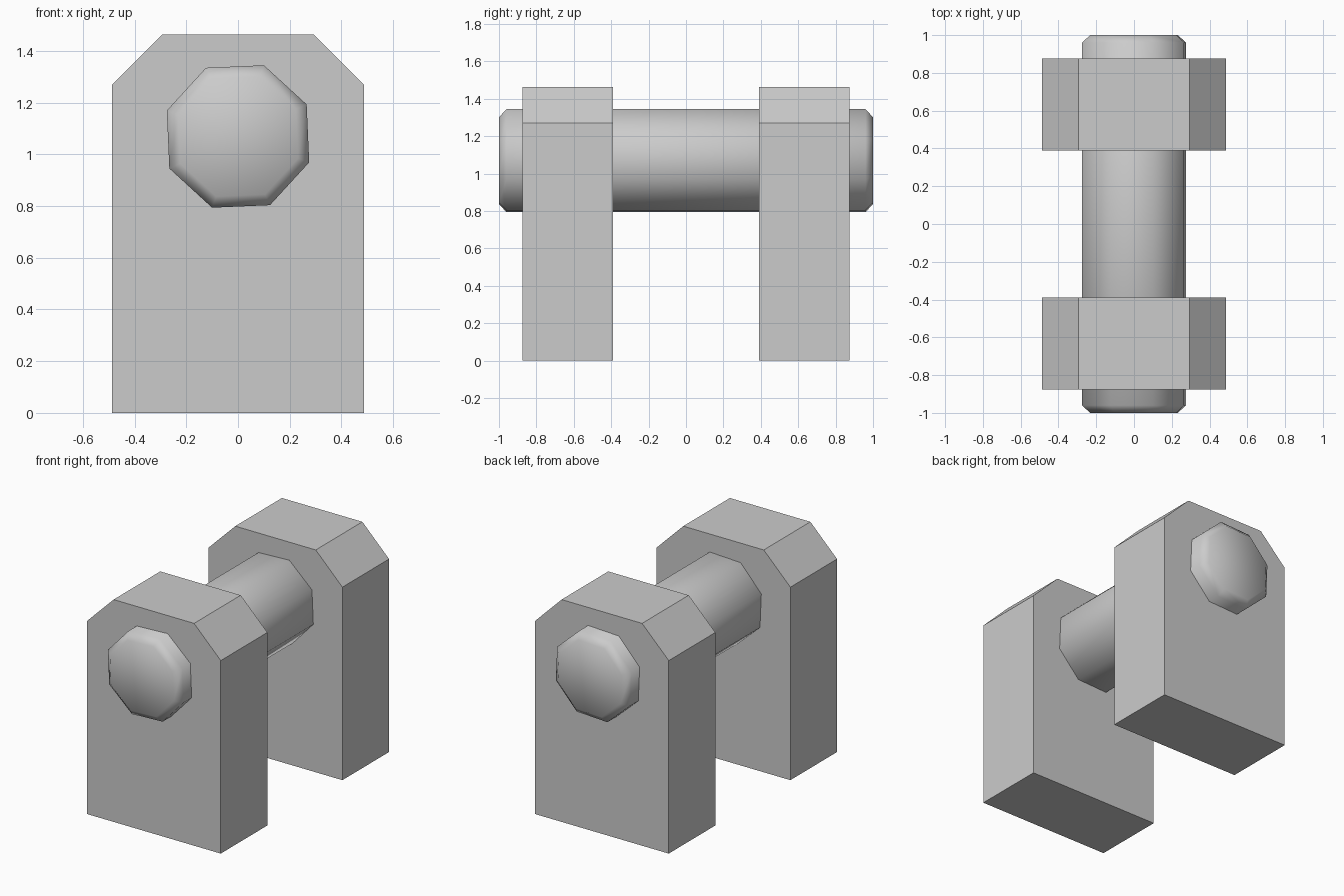
import bpy, bmesh, math

if "Cube" in bpy.data.objects:
    bpy.data.objects.remove(bpy.data.objects["Cube"])


def make_object(name, bm, smooth=False):
    bmesh.ops.recalc_face_normals(bm, faces=bm.faces)
    for f in bm.faces:
        f.smooth = smooth
    mesh = bpy.data.meshes.new(name)
    bm.to_mesh(mesh)
    bm.free()
    obj = bpy.data.objects.new(name, mesh)
    bpy.context.collection.objects.link(obj)
    return obj


def bracket(name, y0, y1):
    # Upright plate with clipped top corners, extruded along y
    half = [(0.487, 0), (0.487, 1.27), (0.293, 1.463)]
    outline = half + [(-x, z) for x, z in reversed(half)]
    bm = bmesh.new()
    face = bm.faces.new([bm.verts.new((x, y0, z)) for x, z in outline])
    ext = bmesh.ops.extrude_face_region(bm, geom=[face], use_keep_orig=True)
    moved = [v for v in ext["geom"] if isinstance(v, bmesh.types.BMVert)]
    bmesh.ops.translate(bm, verts=moved, vec=(0, y1 - y0, 0))
    return make_object(name, bm)


def pin(name, z, sides, turn, sections):
    # Eight-sided rod along y, lofted through (y, radius) sections
    bm = bmesh.new()
    rings = []
    for y, r in sections:
        angles = [turn + math.tau * i / sides for i in range(sides)]
        rings.append([bm.verts.new((r * math.cos(a), y, z + r * math.sin(a))) for a in angles])
    for a, b in zip(rings, rings[1:]):
        for i in range(sides):
            j = (i + 1) % sides
            bm.faces.new((a[i], a[j], b[j], b[i]))
    bm.faces.new(rings[0])
    bm.faces.new(rings[-1])
    return make_object(name, bm, smooth=True)


# Two mirrored uprights
bracket("front_bracket", -0.875, -0.39)
bracket("back_bracket", 0.39, 0.875)

# Cross pin with bevelled ends
pin("cross_pin", 1.069, 8, math.radians(25),
    [(-1, 0.247), (-0.96, 0.293), (0.96, 0.293), (1, 0.247)])
